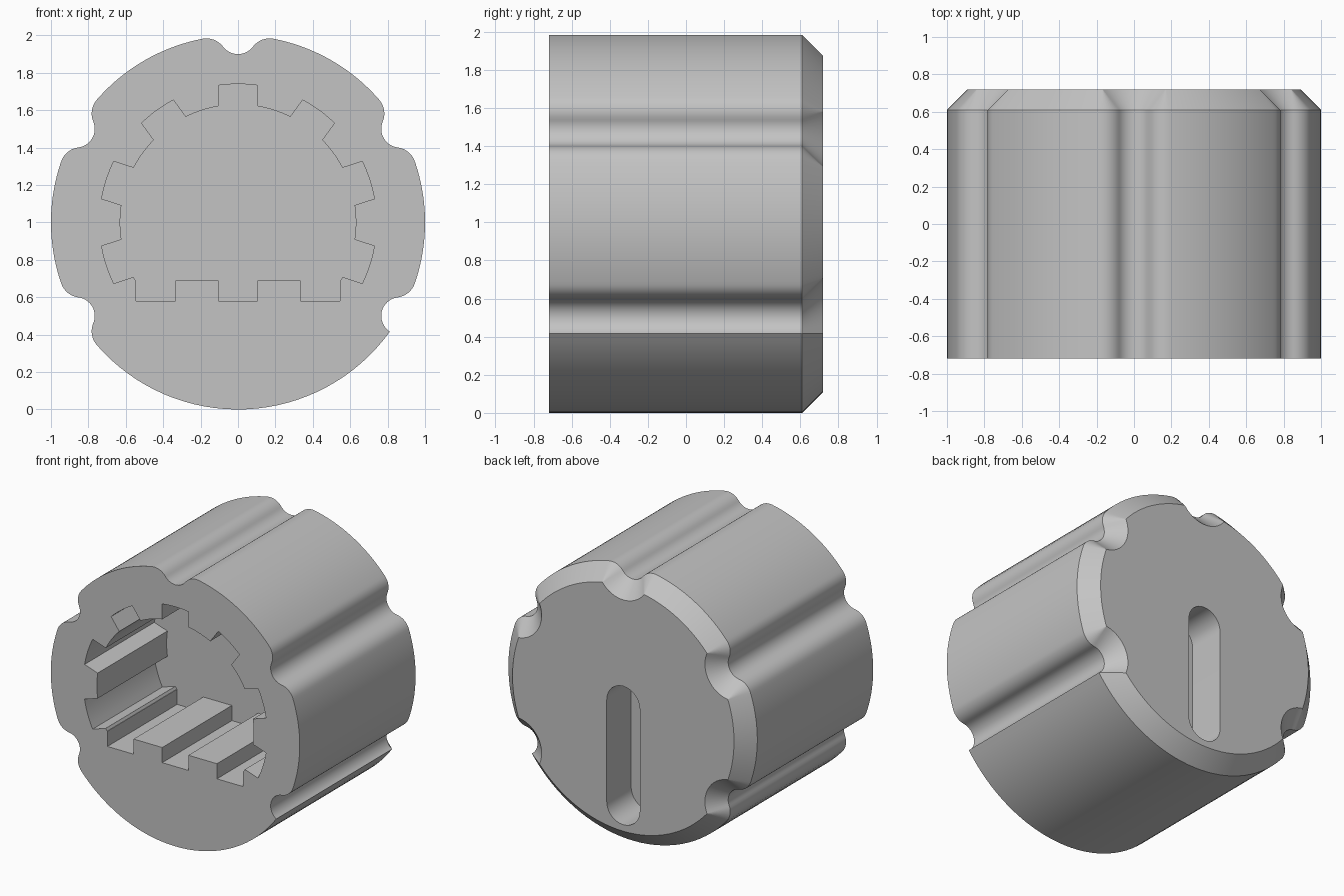
import bpy, bmesh, math
from math import cos, sin, atan2, radians

cube = bpy.data.objects.get("Cube")
if cube:
    bpy.data.objects.remove(cube, do_unlink=True)

FRONT, BACK, CHAMFER = -0.72, 0.72, 0.11
GROOVES = [-30, 30, 90, 150, 210]

grey = bpy.data.materials.new("plain grey")
grey.use_nodes = True
colour = (0.55, 0.55, 0.55, 1)
grey.diffuse_color = colour
grey.node_tree.nodes["Principled BSDF"].inputs["Base Color"].default_value = colour


def arc(centre, r, a0, a1, n, wrap=True):
    """Points of an arc; wrap takes the shorter way round."""
    d = a1 - a0
    if wrap:
        d = (d + math.pi) % math.tau - math.pi
    return [(centre[0] + r * cos(a0 + d * i / n), centre[1] + r * sin(a0 + d * i / n))
            for i in range(n + 1)]


def grip_outline(inset):
    """Round outline with five rounded finger grooves, shrunk by inset."""
    R, r = 1 - inset, 0.1 + inset
    sides = []
    for g in GROOVES:
        for s in (-1, 1):
            # one groove edge is left sharp
            f = 0 if (g == -30 and s == -1) else 0.112 - inset
            a = math.acos(((R - f) ** 2 + 1 - (r + f) ** 2) / (2 * (R - f)))
            t = radians(g) + s * a
            sides.append((t, f, ((R - f) * cos(t), (R - f) * sin(t))))
    pts = []
    for i, g in enumerate(GROOVES):
        c = (cos(radians(g)), sin(radians(g)))
        (t0, f0, p0), (t1, f1, p1) = sides[2 * i:2 * i + 2]
        d0 = atan2(p0[1] - c[1], p0[0] - c[0])
        d1 = atan2(p1[1] - c[1], p1[0] - c[0])
        pts += arc(p0, f0, t0, d0 + math.pi, 8)
        pts += arc(c, r, d0, d1, 16)[1:-1]
        pts += arc(p1, f1, d1 + math.pi, t1, 8)
        following = sides[(2 * i + 2) % len(sides)][0]
        if following < t1:
            following += math.tau
        pts += arc((0, 0), R, t1, following, 32, False)[1:-1]
    return [(x, z + 1) for x, z in pts]


def loft(name, sections):
    """Solid through matching outlines given as (y, points)."""
    bm = bmesh.new()
    rings = [[bm.verts.new((x, y, z)) for x, z in pts] for y, pts in sections]
    n = len(rings[0])
    for a, b in zip(rings, rings[1:]):
        for i in range(n):
            j = (i + 1) % n
            bm.faces.new((a[i], a[j], b[j], b[i]))
    bm.faces.new(rings[0])
    bm.faces.new(rings[-1])
    bmesh.ops.remove_doubles(bm, verts=bm.verts, dist=1e-5)
    bmesh.ops.recalc_face_normals(bm, faces=bm.faces)
    mesh = bpy.data.meshes.new(name)
    bm.to_mesh(mesh)
    bm.free()
    mesh.materials.append(grey)
    obj = bpy.data.objects.new(name, mesh)
    bpy.context.collection.objects.link(obj)
    return obj


def bore_outline():
    """Flat-bottomed round bore with splines cut around it."""
    inner, outer, half, flat = 0.63, 0.74, 0.105, -0.31
    ai, ao = math.asin(half / inner), math.asin(half / outer)
    end = math.asin(flat / inner)
    pts, last = [], end
    for deg in (-18, 18, 54, 90, 126, 162, 198):
        t = radians(deg)
        pts += arc((0, 0), inner, last, t - ai, 5, False)
        pts += arc((0, 0), outer, t - ao, t + ao, 5, False)
        last = t + ai
    pts += arc((0, 0), inner, last, math.pi - end, 5, False)
    # square splines in the flat
    for x in (-0.44, 0, 0.44):
        pts += [(x - half, flat), (x - half, flat - 0.11),
                (x + half, flat - 0.11), (x + half, flat)]
    return [(x, z + 1) for x, z in pts]


def cut(target, cutter):
    cutter.hide_render = True
    mod = target.modifiers.new("cut", 'BOOLEAN')
    mod.operation = 'DIFFERENCE'
    mod.solver = 'EXACT'
    mod.object = cutter
    bpy.context.view_layer.objects.active = target
    bpy.ops.object.modifier_apply(modifier=mod.name)
    bpy.data.objects.remove(cutter, do_unlink=True)


# Grip body with chamfered back rim
body = loft("knob_body", [(FRONT, grip_outline(0)),
                          (BACK - CHAMFER, grip_outline(0)),
                          (BACK, grip_outline(CHAMFER))])

# Splined bore in the front
bore = bore_outline()
cut(body, loft("bore_cutter", [(FRONT - 0.1, bore), (FRONT + 0.8, bore)]))

# Round-ended slot in the back
slot = (arc((0, 1.03), 0.133, 0, math.pi, 16, False)
        + arc((0, 0.29), 0.133, math.pi, math.tau, 16, False))
cut(body, loft("slot_cutter", [(BACK - 0.28, slot), (BACK + 0.1, slot)]))

bpy.ops.object.select_all(action='DESELECT')
body.select_set(True)
bpy.context.view_layer.objects.active = body
bpy.ops.object.shade_smooth_by_angle(angle=radians(30))
